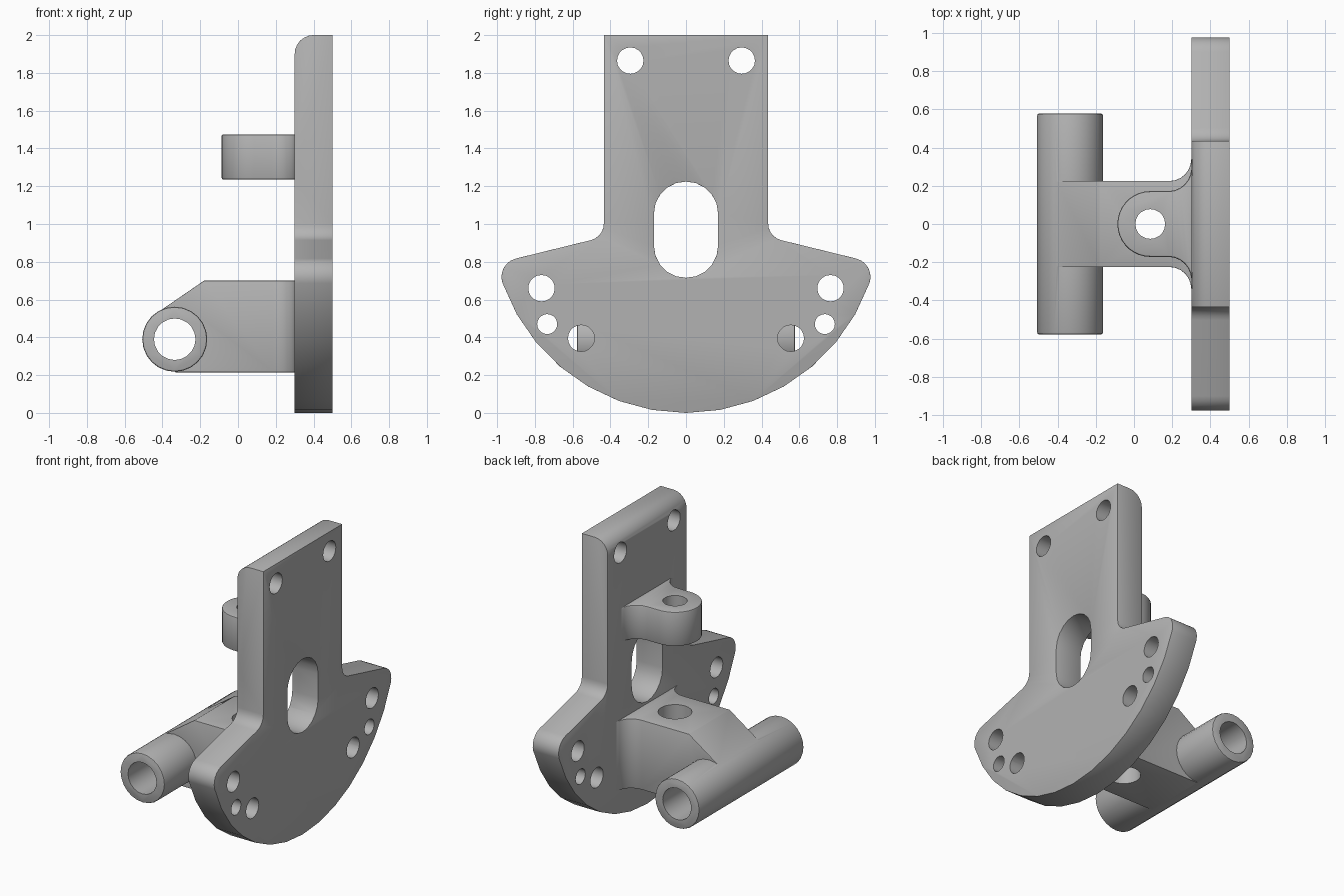
import bpy, bmesh, math
from math import radians, cos, sin

if "Cube" in bpy.data.objects:
    bpy.data.objects.remove(bpy.data.objects["Cube"])

grey = bpy.data.materials.new("machined grey")
grey.use_nodes = True
grey.diffuse_color = (0.45, 0.45, 0.45, 1)
grey.node_tree.nodes["Principled BSDF"].inputs["Base Color"].default_value = grey.diffuse_color


def arc(cx, cy, r, a0, a1, n):
    """Points along a circular arc, angles in degrees."""
    angles = [radians(a0 + (a1 - a0) * i / n) for i in range(n + 1)]
    return [(cx + r * cos(a), cy + r * sin(a)) for a in angles]


def circle(cx, cy, r, n=20):
    return arc(cx, cy, r, 0, 360, n)[:-1]


def prism(name, points, axis, lo, hi):
    """Extrude a 2D outline along an axis."""
    place = {"x": lambda p, d: (d, p[0], p[1]),
             "y": lambda p, d: (p[0], d, p[1]),
             "z": lambda p, d: (p[0], p[1], d)}[axis]
    bm = bmesh.new()
    rings = [[bm.verts.new(place(p, d)) for p in points] for d in (lo, hi)]
    for ring in rings:
        bm.faces.new(ring)
    n = len(points)
    for i in range(n):
        j = (i + 1) % n
        bm.faces.new((rings[0][i], rings[0][j], rings[1][j], rings[1][i]))
    bmesh.ops.recalc_face_normals(bm, faces=bm.faces)
    mesh = bpy.data.meshes.new(name)
    bm.to_mesh(mesh)
    bm.free()
    mesh.materials.append(grey)
    ob = bpy.data.objects.new(name, mesh)
    bpy.context.collection.objects.link(ob)
    return ob


def bake(ob):
    """Replace the mesh by its modified result."""
    bpy.context.view_layer.update()
    graph = bpy.context.evaluated_depsgraph_get()
    mesh = bpy.data.meshes.new_from_object(ob.evaluated_get(graph))
    ob.modifiers.clear()
    ob.data = mesh


def combine(ob, other, operation):
    mod = ob.modifiers.new("combine", "BOOLEAN")
    mod.operation, mod.object, mod.solver = operation, other, "EXACT"
    bake(ob)
    bpy.data.objects.remove(other)


def round_edges(ob, width, angle=45):
    mod = ob.modifiers.new("edges", "BEVEL")
    mod.width, mod.segments = width, 2
    mod.limit_method, mod.angle_limit = "ANGLE", radians(angle)
    bake(ob)


def both_sides(half):
    """Mirror an outline across its second axis."""
    return half + [(x, -y) for x, y in reversed(half)]


X0, X1 = 0.30, 0.50      # plate faces
PIN_X = 0.085            # vertical pin axis
TUBE = (-0.335, 0.39)    # hinge tube axis

# Back plate: fan-shaped foot, straight upright
half = (arc(0, 1.03, 1.03, -90, -19.5, 7)[:-1]
        + arc(0.877, 0.72, 0.1, -19.5, 76, 6)
        + arc(0.525, 1.002, 0.09, 256, 180, 5)
        + [(0.435, 2)])
outline = half + [(-y, z) for y, z in reversed(half[1:])]
plate = prism("back_plate", outline, "x", X0, X1)

# Rounded top edge on the bracket side
side = [(X1, -0.1), (X1 + 0.1, -0.1), (X1 + 0.1, 2)] + arc(X0 + 0.1, 1.9, 0.1, 90, 180, 6) + [(X0, -0.1)]
combine(plate, prism("side_shape", side[1:], "y", -1.2, 1.2), "INTERSECT")

# Slot, softened rim, then bolt holes
slot = arc(0, 1.055, 0.17, 0, 180, 10) + arc(0, 0.885, 0.17, 180, 360, 10)
combine(plate, prism("slot_cutter", slot, "x", 0, 1), "DIFFERENCE")
round_edges(plate, 0.012)
for y, z, r in [(0.295, 1.865, 0.07), (0.765, 0.66, 0.07),
                (0.735, 0.47, 0.053), (0.555, 0.395, 0.07)]:
    for s in (-1, 1):
        combine(plate, prism("hole_cutter", circle(s * y, z, r), "x", 0, 1), "DIFFERENCE")


def flared(width, r, start):
    """Half plan that flares into the plate with a concave fillet."""
    return start + arc(X0 - r, width + r, r, -90, 0, 6) + [(X0 + 0.04, width + r)]


# Upper lug
plan = both_sides(flared(0.172, 0.12, arc(PIN_X, 0, 0.172, 180, 90, 9)[1:]))
plan.append((PIN_X - 0.172, 0))
lug = prism("upper_lug", plan, "z", 1.235, 1.475)
round_edges(lug, 0.01)
combine(lug, prism("pin_cutter", circle(PIN_X, 0, 0.078), "z", 1, 2), "DIFFERENCE")

# Lower hinge bracket: plan shape trimmed by the side shape
plan = both_sides(flared(0.225, 0.115, [(-0.6, 0.225)]))
bracket = prism("hinge_bracket", plan, "z", 0, 1)
side = (arc(*TUBE, 0.168, 124, 270, 12)
        + [(TUBE[0], 0.215), (0.4, 0.215), (0.4, 0.7), (-0.18, 0.7)])
combine(bracket, prism("side_shape", side, "y", -0.6, 0.6), "INTERSECT")
round_edges(bracket, 0.012)

# Hinge tube fused to the bracket
tube = prism("hinge_tube", circle(*TUBE, 0.172, 24), "y", -0.578, 0.578)
round_edges(tube, 0.01)
combine(bracket, tube, "UNION")
combine(bracket, prism("bore_cutter", circle(*TUBE, 0.11), "y", -1, 1), "DIFFERENCE")
combine(bracket, prism("pin_cutter", circle(PIN_X, 0, 0.108), "z", 0, 1), "DIFFERENCE")

# Smooth curved faces, keep sharp edges
bpy.ops.object.select_all(action="DESELECT")
for ob in (plate, lug, bracket):
    ob.select_set(True)
    bpy.context.view_layer.objects.active = ob
    bpy.ops.object.shade_smooth_by_angle(angle=radians(30))
    ob.select_set(False)
